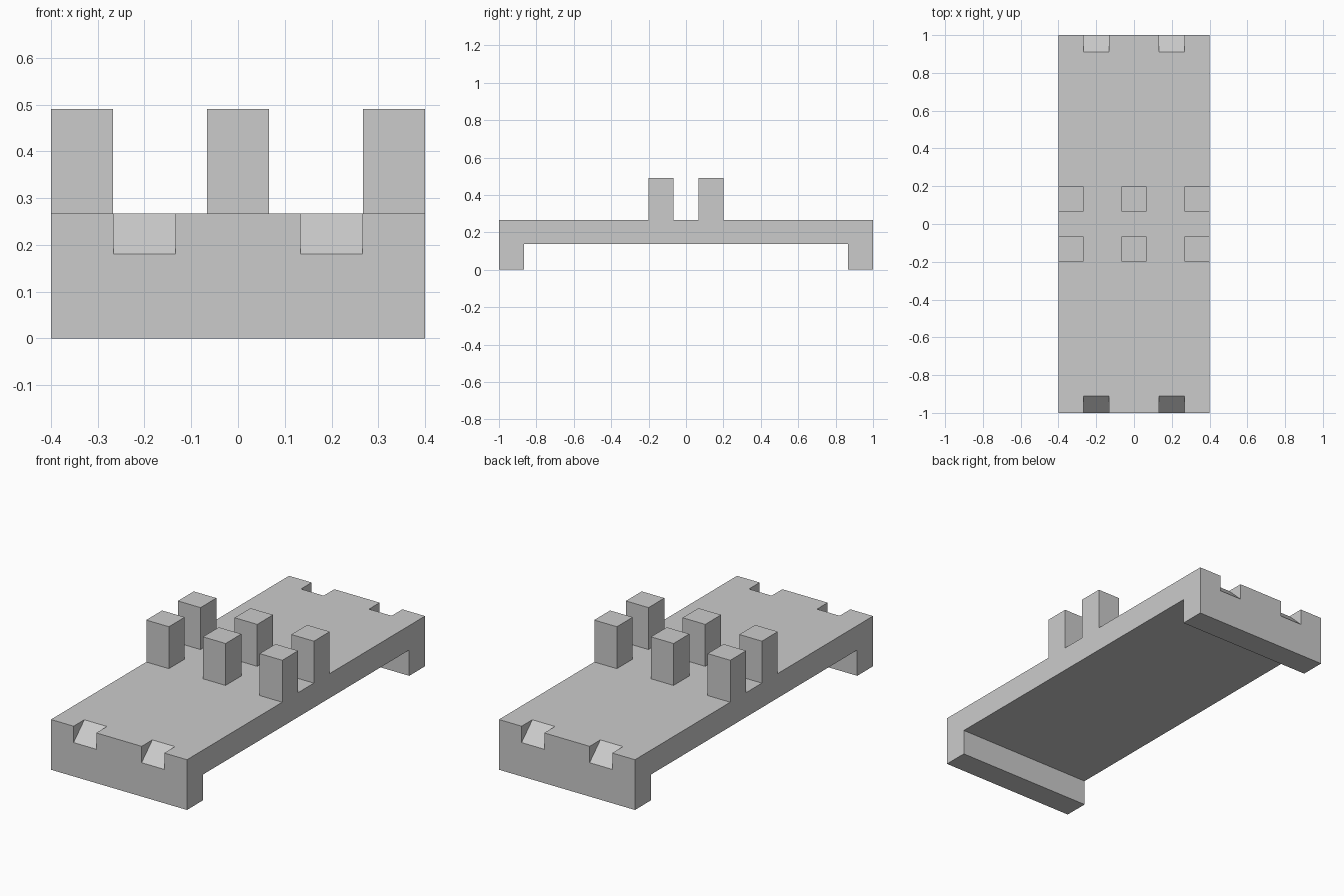
import bpy
import bmesh

cube = bpy.data.objects.get("Cube")
if cube:
    bpy.data.objects.remove(cube)

# Main dimensions
HALF_W, HALF_L = 0.4, 1.0
CELL = 0.133
UNDER, TOP, POST_TOP = 0.137, 0.267, 0.49
NOTCH_Z, NOTCH_DEPTH = 0.18, 0.09

grey = bpy.data.materials.new("plain grey")
grey.use_nodes = True
color = (0.6, 0.6, 0.6, 1)
grey.diffuse_color = color
grey.node_tree.nodes["Principled BSDF"].inputs["Base Color"].default_value = color


def prism(name, profile, x0, x1):
    """Extrude a (y, z) outline along x."""
    bm = bmesh.new()
    face = bm.faces.new([bm.verts.new((x0, y, z)) for y, z in profile])
    new = bmesh.ops.extrude_face_region(bm, geom=[face])["geom"]
    verts = [v for v in new if isinstance(v, bmesh.types.BMVert)]
    bmesh.ops.translate(bm, verts=verts, vec=(x1 - x0, 0, 0))
    bmesh.ops.recalc_face_normals(bm, faces=bm.faces)
    mesh = bpy.data.meshes.new(name)
    bm.to_mesh(mesh)
    bm.free()
    mesh.materials.append(grey)
    obj = bpy.data.objects.new(name, mesh)
    bpy.context.collection.objects.link(obj)
    return obj


# Deck with a full-width foot at each end
inner = HALF_L - CELL
deck = prism("deck", [(-HALF_L, 0), (-inner, 0), (-inner, UNDER), (inner, UNDER),
                      (inner, 0), (HALF_L, 0), (HALF_L, TOP), (-HALF_L, TOP)],
             -HALF_W, HALF_W)

# Ramped notches in the top edge of both ends
rise = TOP - NOTCH_Z
cutters = []
for end in (-1, 1):
    outline = [(end * (HALF_L + NOTCH_DEPTH), NOTCH_Z - rise),
               (end * (HALF_L - 2 * NOTCH_DEPTH), TOP + rise),
               (end * (HALF_L + NOTCH_DEPTH), TOP + rise)]
    for x in (-0.2, 0.2):
        cutter = prism("notch_cutter", outline, x - CELL / 2, x + CELL / 2)
        cutter.hide_render = True
        cutters.append(cutter)
        mod = deck.modifiers.new("notch", "BOOLEAN")
        mod.operation = "DIFFERENCE"
        mod.solver = "EXACT"
        mod.object = cutter

# Apply the cuts and discard the cutters
bpy.context.view_layer.update()
graph = bpy.context.evaluated_depsgraph_get()
cut_mesh = bpy.data.meshes.new_from_object(deck.evaluated_get(graph))
deck.modifiers.clear()
deck.data = cut_mesh
for cutter in cutters:
    bpy.data.objects.remove(cutter)

# Two rows of three square posts
for row, y in (("front", -CELL), ("back", CELL)):
    for side, x in (("right", CELL / 2 - HALF_W), ("middle", 0), ("left", HALF_W - CELL / 2)):
        h = CELL / 2
        prism(f"{row}_{side}_post",
              [(y - h, TOP), (y + h, TOP), (y + h, POST_TOP), (y - h, POST_TOP)],
              x - h, x + h)
